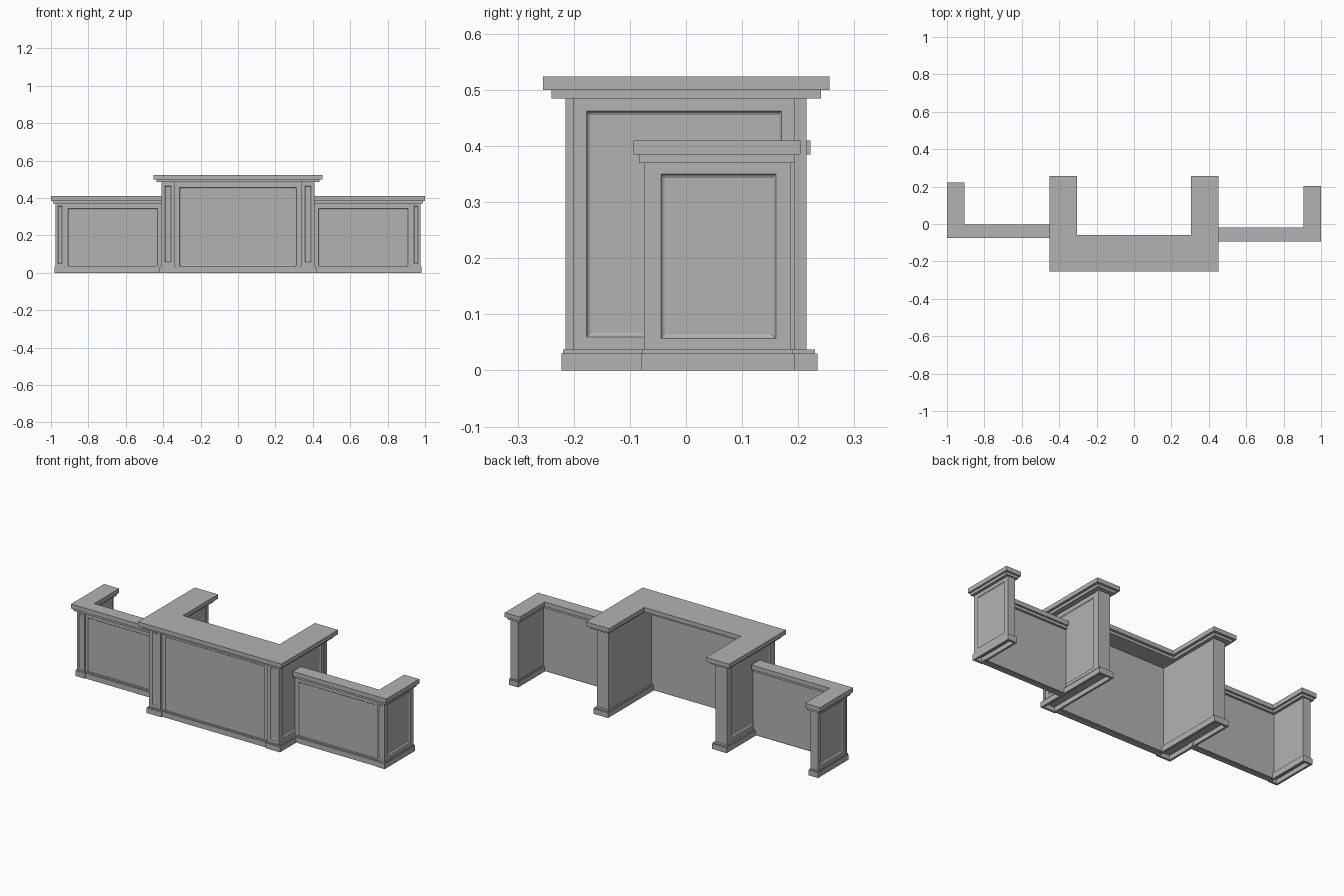
import bpy, bmesh
from mathutils import Vector

cube = bpy.data.objects.get("Cube")
if cube:
    bpy.data.objects.remove(cube, do_unlink=True)

grey = bpy.data.materials.new("warm_grey")
grey.use_nodes = True
colour = (0.45, 0.45, 0.45, 1)
grey.diffuse_color = colour
grey.node_tree.nodes["Principled BSDF"].inputs["Base Color"].default_value = colour


def finish(name, bm):
    bmesh.ops.recalc_face_normals(bm, faces=bm.faces)
    mesh = bpy.data.meshes.new(name)
    bm.to_mesh(mesh)
    bm.free()
    mesh.materials.append(grey)
    obj = bpy.data.objects.new(name, mesh)
    bpy.context.collection.objects.link(obj)


def box(name, x, y, z, panels=(), hollow=False):
    """Box from ranges; panels lists (direction, margin) of faces with a recessed panel."""
    bm = bmesh.new()
    bmesh.ops.create_cube(bm, size=1)
    spans = [sorted(s) for s in (x, y, z)]
    for v in bm.verts:
        v.co = Vector([(a + b) / 2 + c * (b - a) for (a, b), c in zip(spans, v.co)])
    bmesh.ops.recalc_face_normals(bm, faces=bm.faces)
    bm.normal_update()

    def inset(face, width, depth):
        bmesh.ops.inset_region(bm, faces=[face], thickness=width, depth=depth, use_even_offset=True)
        bm.normal_update()

    for direction, margin in panels:
        face = max(bm.faces, key=lambda f: f.normal.dot(Vector(direction)) + f.calc_area() * 0.01)
        inset(face, margin, 0)
        inset(face, 0.003, -0.004)   # moulded step
        inset(face, 0.004, -0.002)
    if hollow:
        face = min(bm.faces, key=lambda f: f.normal.z)
        inset(face, 0.012, 0)
        inset(face, 0.0005, -0.025)
    finish(name, bm)


def slab(name, outline, z0, z1):
    """Flat top board extruded from a plan outline."""
    bm = bmesh.new()
    face = bm.faces.new([bm.verts.new((x, y, z0)) for x, y in outline])
    top = bmesh.ops.extrude_face_region(bm, geom=[face])["geom"]
    for v in top:
        if isinstance(v, bmesh.types.BMVert):
            v.co.z = z1
    finish(name, bm)


FRONT = (0, -1, 0)

# Central counter top, with a moulding stepped in beneath it
for name, d, z0, z1 in (("counter_top", 0, 0.50, 0.524), ("counter_moulding", 0.015, 0.485, 0.50)):
    xo, xi = 0.452 - d, 0.305 + d
    yf, ym, yb = -0.255 + d, -0.06 - d, 0.256 - d
    slab(name, [(-xo, yf), (xo, yf), (xo, yb), (xi, yb), (xi, ym),
                (-xi, ym), (-xi, yb), (-xo, yb)], z0, z1)

# Central front wall and its baseboard
box("counter_wall", (-0.34, 0.34), (-0.205, -0.175), (0.005, 0.485), [(FRONT, 0.028)])
box("counter_baseboard", (-0.34, 0.34), (-0.214, -0.18), (0, 0.03))
box("counter_baseboard_cap", (-0.34, 0.34), (-0.21, -0.18), (0.03, 0.037))

for s, side, shift in ((1, "left", 0), (-1, "right", 0.018)):
    OUT = (s, 0, 0)

    # Central arm: front pilaster, panelled side, back post and plinth
    box(side + "_pilaster", (s * 0.337, s * 0.41), (-0.215, -0.2), (0.037, 0.485), [(FRONT, 0.02)])
    box(side + "_arm", (s * 0.34, s * 0.407), (-0.2, 0.193), (0.037, 0.485), [(OUT, 0.023)])
    box(side + "_back_post", (s * 0.337, s * 0.41), (0.193, 0.215), (0.037, 0.485))
    box(side + "_plinth", (s * 0.328, s * 0.42), (-0.222, 0.234), (0, 0.03), hollow=True)
    box(side + "_plinth_cap", (s * 0.332, s * 0.415), (-0.219, 0.23), (0.03, 0.037))

    # Wing top and moulding, L-shaped in plan
    for name, d, z0, z1 in (("_wing_top", 0, 0.385, 0.41), ("_wing_moulding", 0.01, 0.37, 0.385)):
        xo, xi = 1 - d, 0.905 + d
        yf, ym, yb = -0.094 + d + shift, -0.02 - d + shift, 0.204 - d + shift
        slab(side + name, [(s * x, y) for x, y in (
            (0.41, yf), (xo, yf), (xo, yb), (xi, yb), (xi, ym), (0.41, ym))], z0, z1)

    # Wing front wall and baseboard
    box(side + "_wing_wall", (s * 0.405, s * 0.935), (-0.067 + shift, -0.043 + shift),
        (0.005, 0.37), [(FRONT, 0.025)])
    box(side + "_wing_baseboard", (s * 0.405, s * 0.93), (-0.076 + shift, -0.05 + shift), (0, 0.03))
    box(side + "_wing_baseboard_cap", (s * 0.405, s * 0.93), (-0.072 + shift, -0.05 + shift),
        (0.03, 0.037))

    # Wing end arm with panelled pilaster, side panel and plinth
    box(side + "_wing_pilaster", (s * 0.928, s * 0.975), (-0.075 + shift, -0.065 + shift),
        (0.037, 0.37), [(FRONT, 0.012)])
    box(side + "_wing_arm", (s * 0.93, s * 0.974), (-0.065 + shift, 0.18 + shift),
        (0.037, 0.37), [(OUT, 0.02)])
    box(side + "_wing_back_post", (s * 0.928, s * 0.975), (0.18 + shift, 0.186 + shift), (0.037, 0.37))
    box(side + "_wing_plinth", (s * 0.922, s * 0.981), (-0.08 + shift, 0.194 + shift),
        (0, 0.03), hollow=True)
    box(side + "_wing_plinth_cap", (s * 0.925, s * 0.978), (-0.078 + shift, 0.191 + shift),
        (0.03, 0.037))
